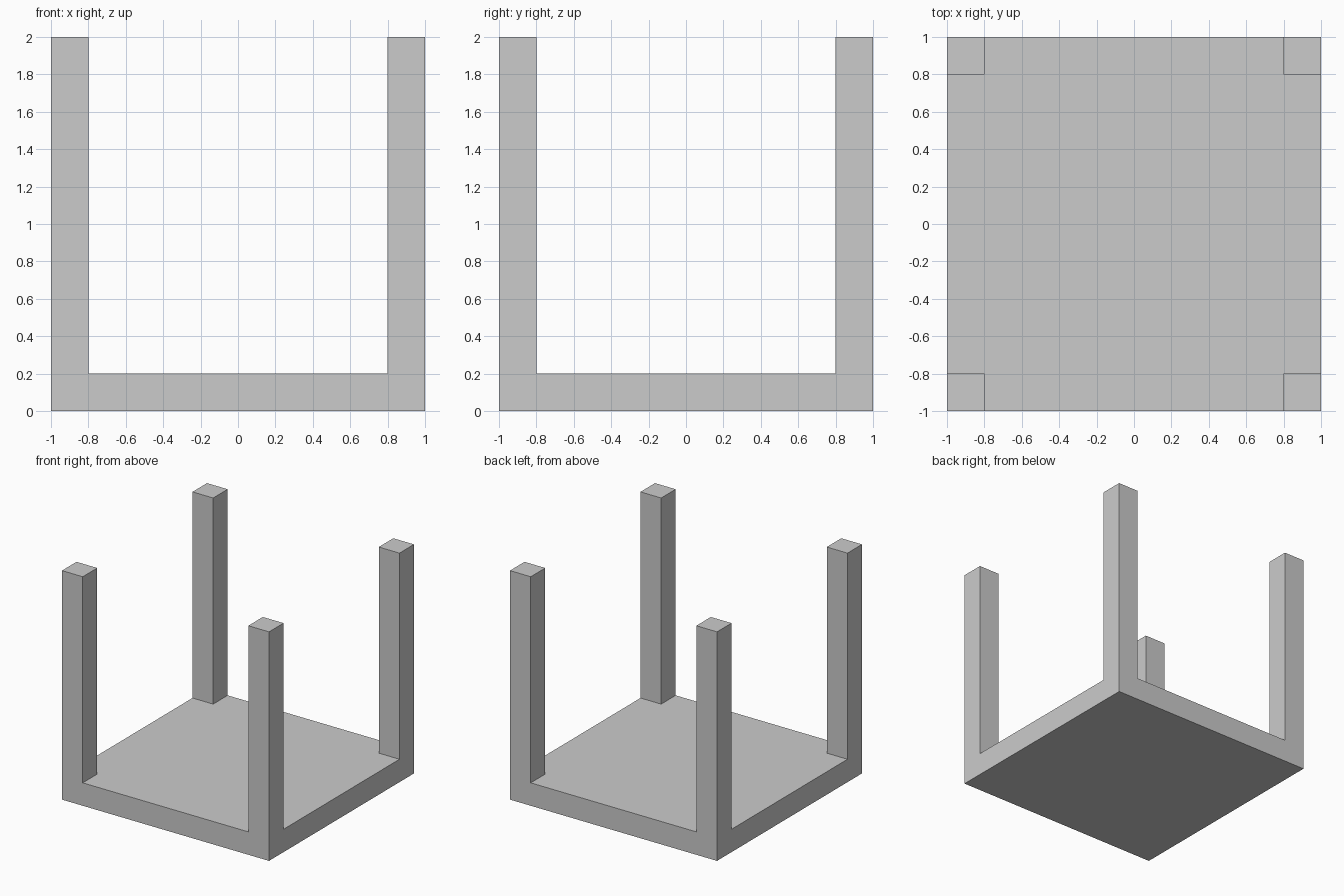
import bpy, bmesh
from mathutils import Matrix, Vector

if "Cube" in bpy.data.objects:
    bpy.data.objects.remove(bpy.data.objects["Cube"])

HALF, INNER, SLAB, HEIGHT = 1.0, 0.8, 0.2, 2.0

bm = bmesh.new()

# Square slab resting on the ground
bmesh.ops.create_cube(bm, size=1, matrix=Matrix.Translation((0, 0, SLAB / 2))
                      @ Matrix.Diagonal((2 * HALF, 2 * HALF, SLAB, 1)))

# Cut lines that mark out the corner squares
for axis in (Vector((1, 0, 0)), Vector((0, 1, 0))):
    for side in (-INNER, INNER):
        bmesh.ops.bisect_plane(bm, geom=bm.verts[:] + bm.edges[:] + bm.faces[:],
                               plane_co=axis * side, plane_no=axis)

# Corner posts pulled up from the slab
bm.normal_update()
corners = []
for f in bm.faces:
    c = f.calc_center_median()
    if f.normal.z > 0.9 and min(abs(c.x), abs(c.y)) > INNER:
        corners.append(f)
posts = bmesh.ops.extrude_discrete_faces(bm, faces=corners)["faces"]
for f in posts:
    bmesh.ops.translate(bm, verts=f.verts[:], vec=(0, 0, HEIGHT - SLAB))

# Merge flat neighbours so the sides are continuous
bmesh.ops.remove_doubles(bm, verts=bm.verts[:], dist=1e-5)
bmesh.ops.dissolve_limit(bm, angle_limit=0.01, verts=bm.verts[:], edges=bm.edges[:])
bmesh.ops.recalc_face_normals(bm, faces=bm.faces[:])

mesh = bpy.data.meshes.new("upturned_table")
bm.to_mesh(mesh)
bm.free()
bpy.context.collection.objects.link(bpy.data.objects.new("upturned_table", mesh))
